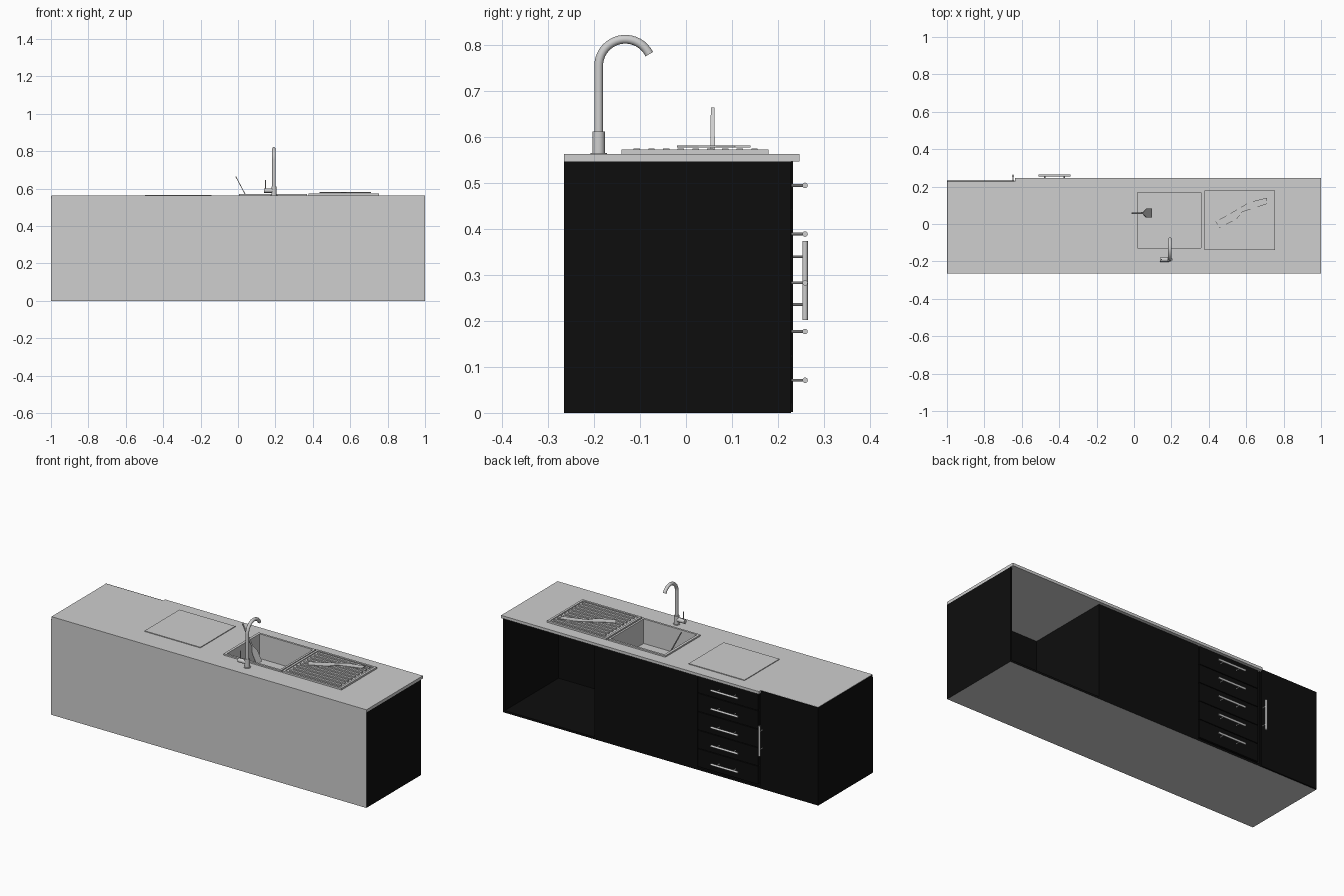
import bpy, bmesh, math
from mathutils import Vector, Matrix

cube = bpy.data.objects.get("Cube")
if cube:
    bpy.data.objects.remove(cube, do_unlink=True)


def material(name, value):
    m = bpy.data.materials.new(name)
    m.use_nodes = True
    col = (value, value, value, 1)
    m.diffuse_color = col
    m.node_tree.nodes["Principled BSDF"].inputs["Base Color"].default_value = col
    return m


GREY = material("light_grey", 0.62)
BLACK = material("black", 0.004)


def finish(name, bm, mats, smooth=False):
    me = bpy.data.meshes.new(name)
    bm.to_mesh(me)
    bm.free()
    ob = bpy.data.objects.new(name, me)
    bpy.context.collection.objects.link(ob)
    for m in mats:
        me.materials.append(m)
    if smooth:
        bpy.ops.object.select_all(action='DESELECT')
        ob.select_set(True)
        bpy.context.view_layer.objects.active = ob
        bpy.ops.object.shade_smooth_by_angle(angle=math.radians(40))
    return ob


def add_box(bm, x, y, z):
    size = Vector((x[1] - x[0], y[1] - y[0], z[1] - z[0]))
    mid = Vector((x[0] + x[1], y[0] + y[1], z[0] + z[1])) / 2
    bmesh.ops.create_cube(bm, size=1, matrix=Matrix.Translation(mid) @ Matrix.Diagonal((*size, 1)))


def box(name, x, y, z, mat):
    bm = bmesh.new()
    add_box(bm, x, y, z)
    return finish(name, bm, [mat])


def add_rod(bm, a, b, r, sides=12):
    a, b = Vector(a), Vector(b)
    rot = (b - a).to_track_quat('Z', 'Y').to_matrix().to_4x4()
    bmesh.ops.create_cone(bm, cap_ends=True, segments=sides, radius1=r, radius2=r,
                          depth=(b - a).length, matrix=Matrix.Translation((a + b) / 2) @ rot)


def cut(ob, x, y, z):
    cutter = box("cutter", x, y, z, GREY)
    mod = ob.modifiers.new("cut", 'BOOLEAN')
    mod.operation, mod.solver, mod.object = 'DIFFERENCE', 'EXACT', cutter
    bpy.context.view_layer.objects.active = ob
    bpy.ops.object.modifier_apply(modifier=mod.name)
    bpy.data.objects.remove(cutter, do_unlink=True)


def plate(name, outline, z, thick, mat):
    bm = bmesh.new()
    face = bm.faces.new([bm.verts.new((x, y, z)) for x, y in outline])
    new = bmesh.ops.extrude_face_region(bm, geom=[face])["geom"]
    bmesh.ops.translate(bm, vec=(0, 0, thick), verts=[v for v in new if isinstance(v, bmesh.types.BMVert)])
    bmesh.ops.recalc_face_normals(bm, faces=bm.faces)
    return finish(name, bm, [mat])


BACK, FACE, UNDER, TOP = -0.265, 0.228, 0.547, 0.563

# Cabinet carcass, open on one bay; outer wall and underside are grey
bm = bmesh.new()
add_box(bm, (-1, 1), (BACK, FACE), (0, 0.012))
add_box(bm, (-1, 1), (BACK, BACK + 0.006), (0.012, UNDER))
for x, top in ((-1, 0.561), (-0.64, UNDER), (0.41, UNDER), (0.99, UNDER)):
    add_box(bm, (x, x + 0.01), (BACK + 0.003, FACE), (0.012, top))
for f in bm.faces:
    c = f.calc_center_median()
    outer = (f.normal.y < -0.9 and c.y < BACK + 0.001) or (f.normal.z < -0.9 and c.z < 0.001)
    f.material_index = 0 if outer else 1
finish("cabinet_carcass", bm, [GREY, BLACK])

# Fronts
box("middle_front_panel", (-0.232, 0.42), (FACE - 0.01, FACE), (0.012, UNDER), BLACK)
box("cupboard_door", (-1, -0.638), (FACE - 0.002, 0.233), (0.002, 0.562), BLACK)
PITCH, FIRST = 0.106, 0.071
for i in range(5):
    z = FIRST + i * PITCH
    box(f"drawer_front_{i + 1}", (-0.618, -0.236), (FACE - 0.01, FACE + 0.002),
        (z - 0.051, z + 0.051), BLACK)


# Bar handles
def handle(name, mid, axis):
    bm = bmesh.new()
    mid, axis = Vector(mid), Vector(axis)
    add_rod(bm, mid - axis * 0.086, mid + axis * 0.086, 0.006)
    for s in (-0.052, 0.052):
        p = mid + axis * s
        add_rod(bm, (p.x, FACE, p.z), p, 0.003, 8)
    finish(name, bm, [GREY], True)


for i in range(5):
    handle(f"drawer_handle_{i + 1}", (-0.425, 0.259, FIRST + i * PITCH), (1, 0, 0))
handle("door_handle", (-0.647, 0.259, 0.288), (0, 0, 1))

# Worktop with notch above the door and an opening for the bowl
BX, BY = (0.02, 0.358), (-0.128, 0.168)
worktop = box("worktop", (-0.998, 1), (BACK, 0.247), (UNDER, TOP), GREY)
cut(worktop, (-1.1, -0.635), (FACE, 0.3), (0.5, 0.6))
cut(worktop, BX, BY, (0.5, 0.6))

# Hob
box("hob_plate", (-0.497, -0.143), (-0.137, 0.18), (TOP, 0.567), GREY)

# Sink rim, bowl and drain
rim = box("sink_rim", (0.005, 0.37), (-0.14, 0.18), (TOP, 0.571), GREY)
cut(rim, BX, BY, (0.55, 0.6))
bm = bmesh.new()
add_box(bm, BX, BY, (0.43, 0.569))
bmesh.ops.delete(bm, geom=[f for f in bm.faces if f.normal.z > 0.9], context='FACES_ONLY')
bmesh.ops.reverse_faces(bm, faces=bm.faces)
finish("sink_bowl", bm, [GREY])
bm = bmesh.new()
add_rod(bm, (0.292, 0.022, 0.43), (0.292, 0.022, 0.434), 0.012, 20)
finish("sink_drain", bm, [GREY], True)

# Drainer tray with ribs
tray = box("drainer_tray", (0.377, 0.755), (-0.14, 0.18), (TOP, 0.573), GREY)
cut(tray, (0.39, 0.742), (-0.128, 0.168), (0.568, 0.6))
bm = bmesh.new()
for i in range(9):
    y = -0.107 + i * 0.032
    add_box(bm, (0.405, 0.73), (y - 0.007, y + 0.007), (0.567, 0.575))
finish("drainer_ribs", bm, [GREY])

# Knife lying on the drainer
plate("knife", [(0.435, 0.015), (0.457, -0.02), (0.55, 0.027), (0.58, 0.065), (0.71, 0.107),
                (0.71, 0.14), (0.617, 0.117), (0.555, 0.08), (0.48, 0.037)], 0.577, 0.005, GREY)

# Spatula leaning in the bowl
spatula = plate("spatula", [(-0.004, 0), (0.004, 0), (0.005, 0.13), (0.012, 0.14), (0.024, 0.165),
                            (0.024, 0.225), (-0.024, 0.225), (-0.024, 0.165), (-0.012, 0.14),
                            (-0.005, 0.13)], 0, 0.004, GREY)
down = Vector((0.47, 0, -0.88)).normalized()
side = Vector((0, 1, 0))
spatula.matrix_world = Matrix.Translation((-0.01, 0.058, 0.665)) @ Matrix(
    (side, down, side.cross(down))).transposed().to_4x4()

# Tap spout as a swept tube
TX, TY = 0.192, -0.19
curve = bpy.data.curves.new("tap_spout", 'CURVE')
curve.dimensions = '3D'
curve.bevel_depth, curve.bevel_resolution, curve.use_fill_caps = 0.0095, 4, True
path = [(TX, TY, 0.6)]
for i in range(19):
    a = math.pi - math.radians(154) * i / 18
    path.append((TX, -0.132 + 0.058 * math.cos(a), 0.755 + 0.058 * math.sin(a)))
spline = curve.splines.new('POLY')
spline.points.add(len(path) - 1)
for p, co in zip(spline.points, path):
    p.co = (*co, 1)
curve.materials.append(GREY)
spout = bpy.data.objects.new("tap_spout", curve)
bpy.context.collection.objects.link(spout)

# Tap base, side valve and lever pin
bm = bmesh.new()
add_rod(bm, (TX, TY, TOP), (TX, TY, 0.612), 0.0135, 20)
add_rod(bm, (TX, TY, TOP), (TX, TY, 0.566), 0.018, 20)
add_rod(bm, (0.138, TY, 0.59), (TX, TY, 0.59), 0.012, 20)
add_rod(bm, (0.148, TY, 0.59), (0.148, TY, 0.645), 0.003, 8)
finish("tap_base", bm, [GREY], True)
